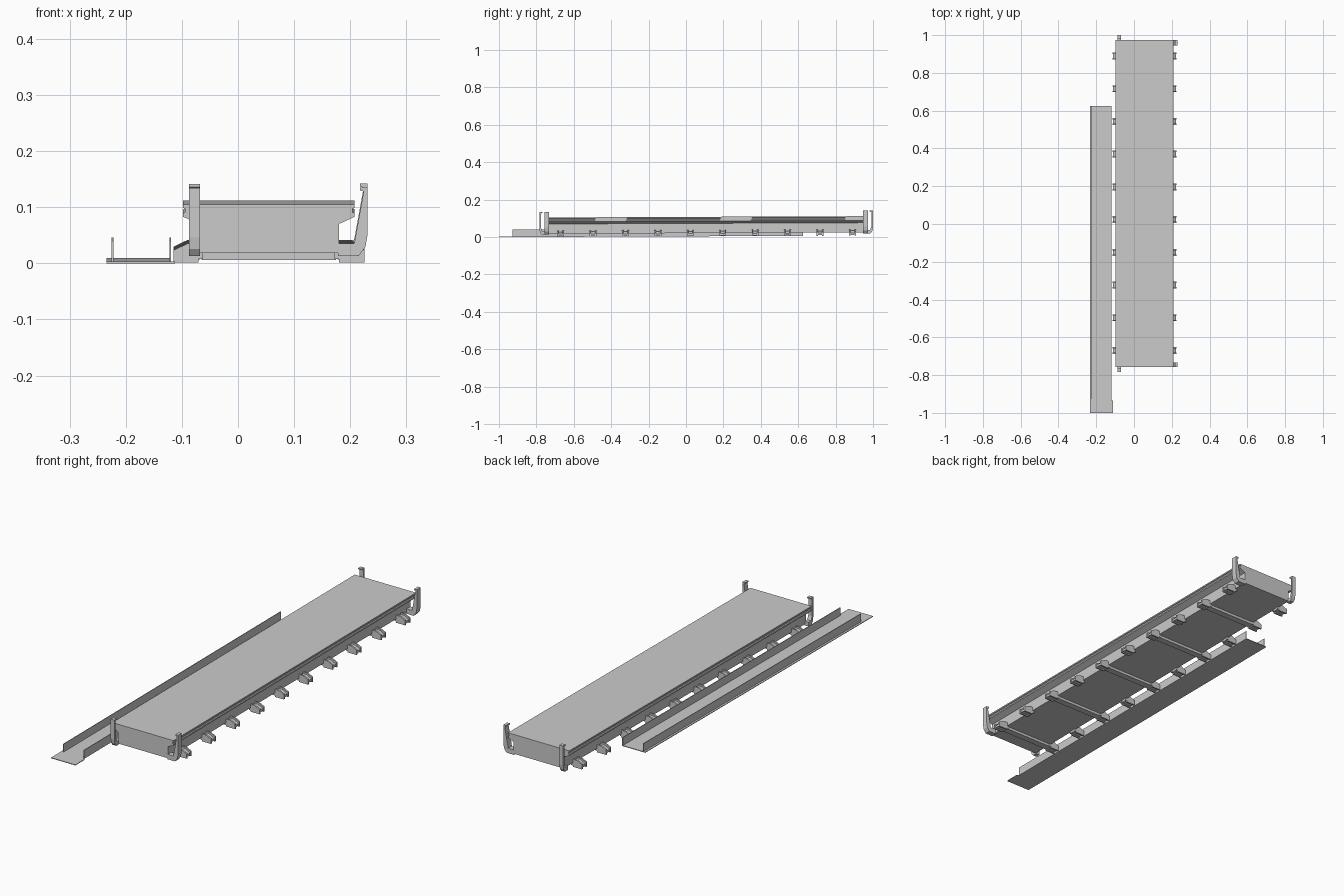
import bpy
import bmesh
from mathutils import Vector

cube = bpy.data.objects.get("Cube")
if cube:
    bpy.data.objects.remove(cube, do_unlink=True)

steel = bpy.data.materials.new("grey steel")
steel.use_nodes = True
steel.diffuse_color = (0.6, 0.6, 0.6, 1)
steel.node_tree.nodes["Principled BSDF"].inputs["Base Color"].default_value = (0.6, 0.6, 0.6, 1)

SLOPE = 0.004            # the whole assembly rises slightly towards the back
MID = 0.055              # centre line of the deck
FRONT, BACK = -0.757, 0.973


def mirrored(profile):
    return [(2 * MID - x, z) for x, z in profile]


def extrude(name, profile, start, end, axis="y"):
    """Sweep a closed profile along the y or x axis."""
    def place(a, z, t):
        x, y = (a, t) if axis == "y" else (t, a)
        return Vector((x, y, z + SLOPE * (y + 1)))

    bm = bmesh.new()
    rings = [[bm.verts.new(place(a, z, t)) for a, z in profile] for t in (start, end)]
    bm.faces.new(rings[0])
    bm.faces.new(rings[1])
    n = len(profile)
    for i in range(n):
        j = (i + 1) % n
        bm.faces.new((rings[0][i], rings[0][j], rings[1][j], rings[1][i]))
    bmesh.ops.recalc_face_normals(bm, faces=bm.faces)
    mesh = bpy.data.meshes.new(name)
    bm.to_mesh(mesh)
    bm.free()
    mesh.materials.append(steel)
    obj = bpy.data.objects.new(name, mesh)
    bpy.context.collection.objects.link(obj)
    return obj


def box(name, x0, x1, y0, y1, z0, z1):
    return extrude(name, [(x0, z0), (x1, z0), (x1, z1), (x0, z1)], y0, y1)


# Deck with overhanging, grooved side rails
side = [(0.18, 0.017), (0.18, 0.069), (0.208, 0.082), (0.208, 0.088),
        (0.204, 0.09), (0.204, 0.096), (0.208, 0.098), (0.208, 0.104)]
extrude("deck", side + mirrored(side)[::-1], FRONT, BACK)

# Side feet: pad, two cheeks and a lower sloped web
cheek = [(0.172, 0.006), (0.18, 0.006), (0.18, 0.0), (0.225, 0.0),
         (0.225, 0.022), (0.2, 0.034), (0.172, 0.034)]
web = [(0.175, 0.006), (0.222, 0.004), (0.222, 0.014), (0.198, 0.027), (0.175, 0.027)]
for i in range(10):
    y = -0.67 + i * 0.1733
    for label, flip in (("left", False), ("right", True)):
        shape = mirrored if flip else list
        for s in (-1, 1):
            extrude(f"{label}_foot_cheek", shape(cheek), y + s * 0.018, y + s * 0.011)
        extrude(f"{label}_foot_web", shape(web), y - 0.011, y + 0.011)
    # Cross beam under every second pair of feet
    if i % 2 == 0:
        box("cross_beam", -0.065, 0.175, y - 0.015, y + 0.015, 0.005, 0.018)

# Left corner hooks, bowing out sideways
left_hook = [(0.178, 0.012), (0.215, 0.012), (0.227, 0.028), (0.231, 0.05),
             (0.231, 0.134), (0.217, 0.134), (0.217, 0.129), (0.224, 0.127),
             (0.207, 0.034), (0.178, 0.034)]
extrude("front_left_hook", left_hook, FRONT, FRONT + 0.025)
extrude("back_left_hook", left_hook, BACK - 0.027, BACK)

# Right corner hooks, bowing out past the deck ends
right_hook = [(-0.008, 0.012), (0.014, 0.012), (0.024, 0.025), (0.027, 0.045),
              (0.027, 0.133), (0.009, 0.133), (0.009, 0.128), (0.018, 0.126),
              (0.018, 0.048), (0.011, 0.03), (-0.008, 0.03)]
for label, end, s in (("front", FRONT, -1), ("back", BACK, 1)):
    extrude(f"{label}_right_hook", [(end + s * d, z) for d, z in right_hook],
            -0.087, -0.068, axis="x")

# Side tray: long floor, wider front tongue and two upright walls
box("tray_floor", -0.234, -0.119, -0.935, 0.625, 0, 0.003)
box("tray_tongue", -0.234, -0.112, -1, -0.935, 0, 0.003)
for name, x in (("tray_outer_wall", -0.225), ("tray_inner_wall", -0.122)):
    box(name, x, x + 0.003, -0.927, 0.625, 0.003, 0.039)
